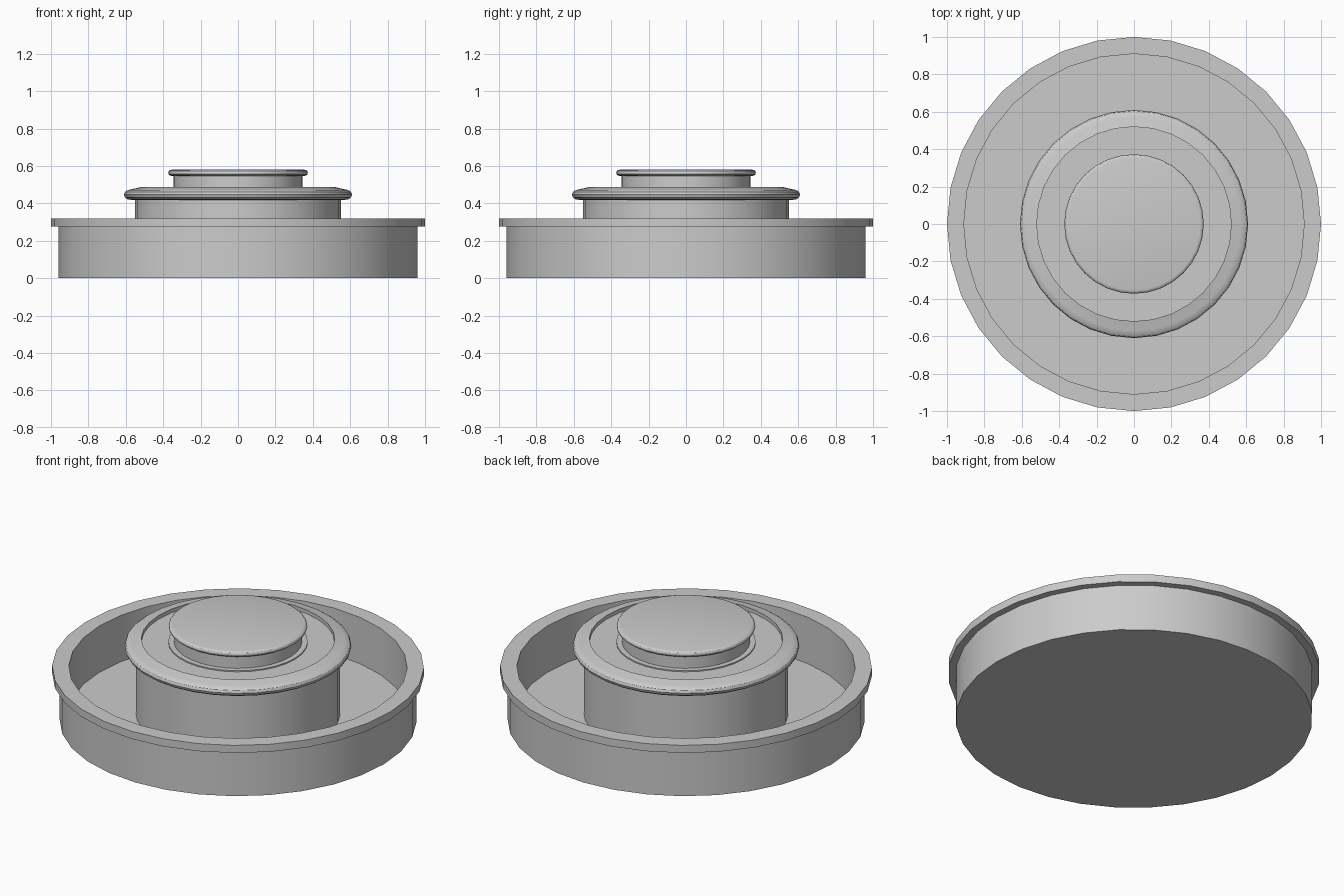
import bpy
import bmesh
import math

cube = bpy.data.objects.get("Cube")
if cube:
    bpy.data.objects.remove(cube, do_unlink=True)

SIDES = 32

grey = bpy.data.materials.new("light grey")
grey.use_nodes = True
grey.diffuse_color = (0.6, 0.6, 0.6, 1)
grey.node_tree.nodes["Principled BSDF"].inputs["Base Color"].default_value = grey.diffuse_color


def turned(name, profile):
    """Turn a (radius, height) profile about z and close both ends with a disc."""
    bm = bmesh.new()
    rings = []
    for r, z in profile:
        angles = [math.tau * i / SIDES for i in range(SIDES)]
        rings.append([bm.verts.new((r * math.cos(a), r * math.sin(a), z)) for a in angles])
    for low, high in zip(rings, rings[1:]):
        for i in range(SIDES):
            j = (i + 1) % SIDES
            bm.faces.new((low[i], low[j], high[j], high[i]))
    bm.faces.new(rings[0][::-1])
    bm.faces.new(rings[-1])
    bmesh.ops.recalc_face_normals(bm, faces=bm.faces)
    mesh = bpy.data.meshes.new(name)
    bm.to_mesh(mesh)
    bm.free()
    mesh.materials.append(grey)
    obj = bpy.data.objects.new(name, mesh)
    bpy.context.collection.objects.link(obj)
    bpy.ops.object.select_all(action="DESELECT")
    obj.select_set(True)
    bpy.context.view_layer.objects.active = obj
    bpy.ops.object.shade_smooth_by_angle(angle=math.radians(30))
    return obj


def rounded_edge(radius, low, high, bulge, steps=6):
    """Half-ellipse rim from low to high, reaching out to radius."""
    mid, half = (low + high) / 2, (high - low) / 2
    turns = [math.pi * (i / steps - 0.5) for i in range(steps + 1)]
    return [(radius - bulge + bulge * math.cos(t), mid + half * math.sin(t)) for t in turns]


# Open basin with an overhanging rim
turned("basin", [(0.96, 0), (0.96, 0.275), (1, 0.275), (1, 0.32),
                 (0.91, 0.32), (0.91, 0.045)])

# Central post
turned("post", [(0.55, 0.04), (0.55, 0.43)])

# Rounded collar with a shallow recess on top
turned("collar", [(0.54, 0.418)] + rounded_edge(0.61, 0.418, 0.475, 0.04)
       + [(0.52, 0.487), (0.52, 0.465)])

# Knob: low foot, neck and rounded cap
turned("knob_foot", [(0.375, 0.46), (0.375, 0.472)])
turned("knob_neck", [(0.345, 0.46), (0.345, 0.555)])
turned("knob_cap", rounded_edge(0.373, 0.547, 0.58, 0.018))
